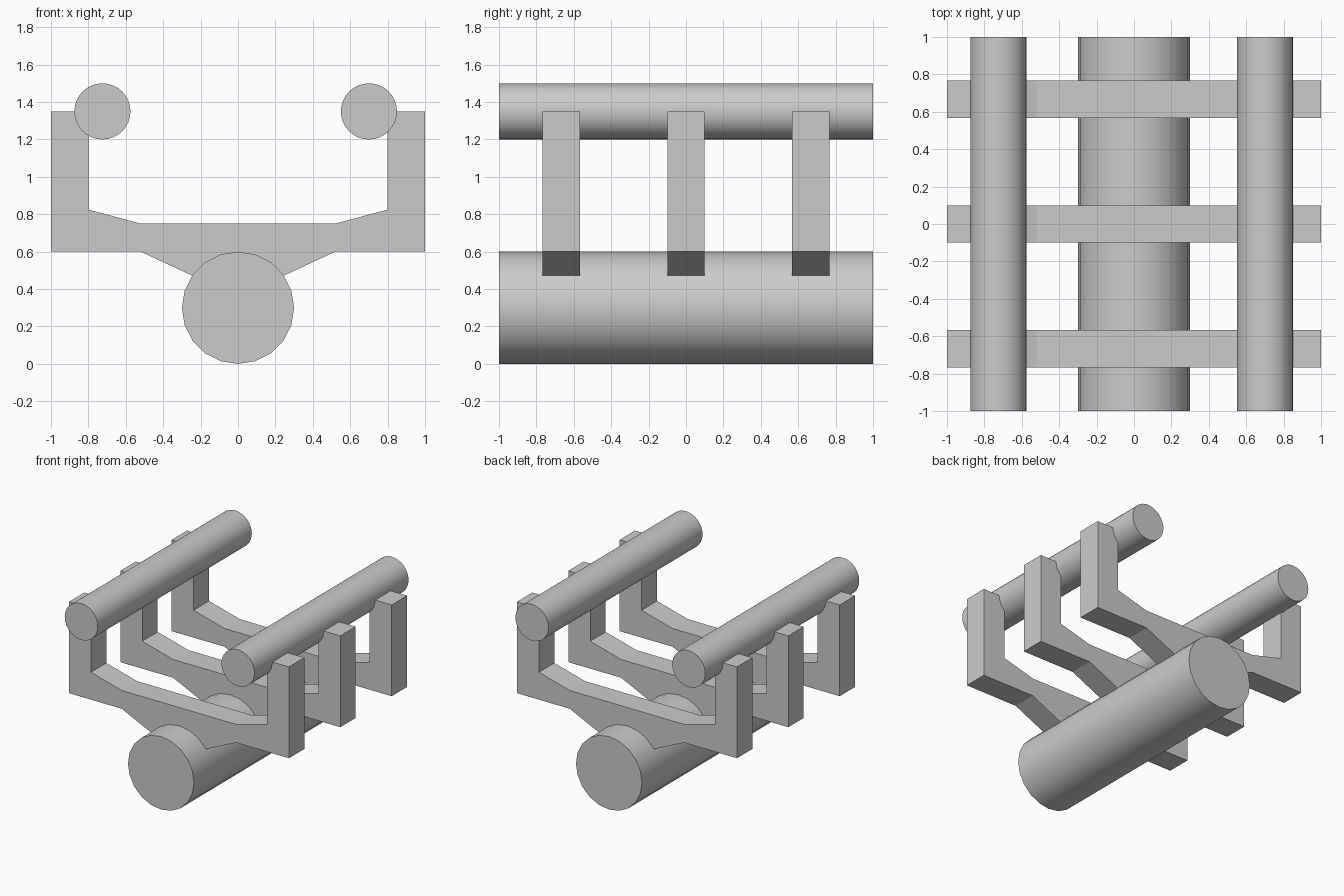
import bpy, bmesh, math
from mathutils import Matrix

cube = bpy.data.objects.get("Cube")
if cube:
    bpy.data.objects.remove(cube, do_unlink=True)

# One plain grey for the whole assembly
grey = bpy.data.materials.new("plain_grey")
grey.use_nodes = True
colour = (0.6, 0.6, 0.6, 1)
grey.diffuse_color = colour
grey.node_tree.nodes["Principled BSDF"].inputs["Base Color"].default_value = colour


def add_object(name, bm):
    bmesh.ops.recalc_face_normals(bm, faces=bm.faces)
    mesh = bpy.data.meshes.new(name)
    bm.to_mesh(mesh)
    bm.free()
    mesh.materials.append(grey)
    obj = bpy.data.objects.new(name, mesh)
    bpy.context.collection.objects.link(obj)
    return obj


def rod(name, x, z, radius, sides):
    """Full-length round bar along y with smooth sides and flat ends."""
    bm = bmesh.new()
    bmesh.ops.create_cone(bm, cap_ends=True, segments=sides,
                          radius1=radius, radius2=radius, depth=2)
    bm.transform(Matrix.Translation((x, 0, z)) @ Matrix.Rotation(math.pi / 2, 4, "X"))
    obj = add_object(name, bm)
    bpy.ops.object.select_all(action="DESELECT")
    obj.select_set(True)
    bpy.context.view_layer.objects.active = obj
    bpy.ops.object.shade_smooth_by_angle(angle=math.radians(40))


def bracket(name, y, width=0.2):
    """U-shaped support: half profile mirrored in x, then extruded along y."""
    half = [(0.24, 0.47), (0.52, 0.6), (1, 0.6), (1, 1.35),
            (0.8, 1.35), (0.8, 0.825), (0.52, 0.75)]
    outline = half + [(-x, z) for x, z in reversed(half)]
    bm = bmesh.new()
    face = bm.faces.new([bm.verts.new((x, y - width / 2, z)) for x, z in outline])
    new = bmesh.ops.extrude_face_region(bm, geom=[face])["geom"]
    bmesh.ops.translate(bm, vec=(0, width, 0),
                        verts=[v for v in new if isinstance(v, bmesh.types.BMVert)])
    add_object(name, bm)


# Main bar and the two upper rails
rod("main_bar", 0, 0.3, 0.3, 20)
rod("right_rail", -0.725, 1.35, 0.15, 32)
rod("left_rail", 0.7, 1.35, 0.15, 32)

# Three supports joining them
for name, y in (("front", -0.667), ("middle", 0), ("back", 0.667)):
    bracket(name + "_bracket", y)
